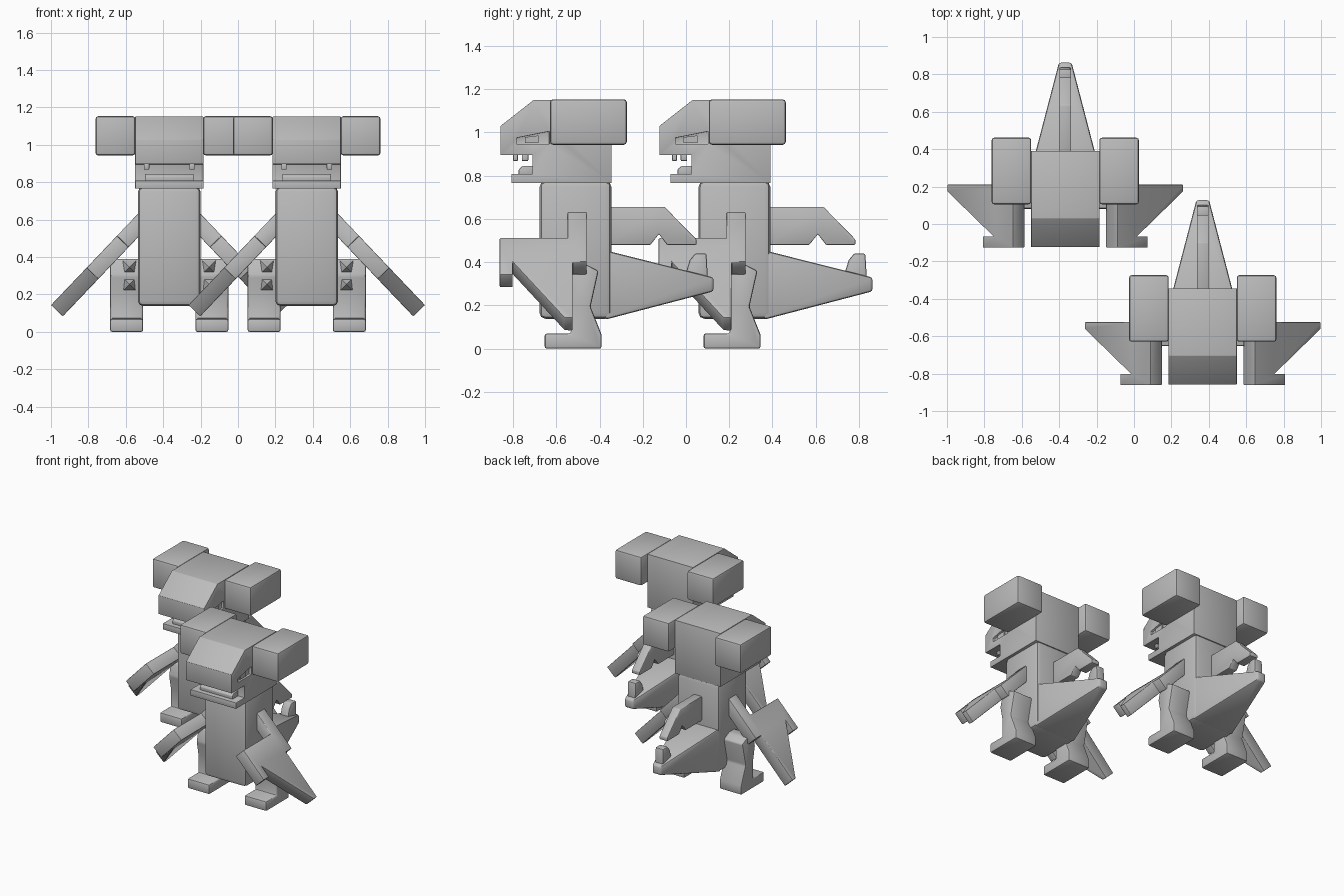
import bpy, bmesh, math
from mathutils import Vector

if "Cube" in bpy.data.objects:
    bpy.data.objects.remove(bpy.data.objects["Cube"])

grey = bpy.data.materials.new("stone grey")
grey.diffuse_color = (0.5, 0.5, 0.5, 1)
grey.use_nodes = True
grey.node_tree.nodes["Principled BSDF"].inputs["Base Color"].default_value = grey.diffuse_color
OFF = 0.3675          # half the spacing between the two figures
parts = []


def raw(name, verts, faces):
    me = bpy.data.meshes.new(name)
    bm = bmesh.new()
    vs = [bm.verts.new(v) for v in verts]
    for f in faces:
        bm.faces.new([vs[i] for i in f])
    bmesh.ops.recalc_face_normals(bm, faces=bm.faces)
    bm.to_mesh(me)
    bm.free()
    me.materials.append(grey)
    ob = bpy.data.objects.new(name, me)
    bpy.context.collection.objects.link(ob)
    return ob


def finish(ob, bevel=0.01, mirror=False, cutter=None):
    if cutter:
        m = ob.modifiers.new("cut", 'BOOLEAN')
        m.object, m.solver = cutter, 'EXACT'
    if bevel:
        m = ob.modifiers.new("bevel", 'BEVEL')
        m.width, m.segments, m.limit_method = bevel, 2, 'ANGLE'
        m.angle_limit = math.radians(25)
    if mirror:
        m = ob.modifiers.new("mirror", 'MIRROR')
        m.use_mirror_merge = False
    bpy.ops.object.select_all(action='DESELECT')
    ob.select_set(True)
    bpy.context.view_layer.objects.active = ob
    bpy.ops.object.convert(target='MESH')
    bpy.ops.object.shade_smooth_by_angle(angle=math.radians(38))
    parts.append(bpy.context.view_layer.objects.active)


def prism(name, pts, t0, t1, place=lambda y, z, t: (t, y, z)):
    """Side profile of (y, z) points extruded across t."""
    n = len(pts)
    verts = [place(y, z, t) for t in (t0, t1) for y, z in pts]
    faces = [list(range(n)), list(range(n, 2 * n))]
    faces += [[i, (i + 1) % n, n + (i + 1) % n, n + i] for i in range(n)]
    return raw(name, verts, faces)


def box(name, x0, x1, y0, y1, z0, z1):
    return prism(name, [(y0, z0), (y1, z0), (y1, z1), (y0, z1)], x0, x1)


# head with open mouth and cut eye sockets
head = prism("head", [(-.49, .896), (-.49, 1.03), (-.337, 1.15), (.023, 1.15), (.023, .765),
                      (-.44, .765), (-.44, .808), (-.342, .808), (-.342, .896)], -.182, .182)
socket = [(-.416, .947), (-.265, .947), (-.265, 1.005), (-.416, .975)]
for s in (-1, 1):
    cut = prism("eye_cutter", socket, s * .165, s * .25)
    cut.hide_render = True
    m = head.modifiers.new("eye", 'BOOLEAN')
    m.object, m.solver = cut, 'EXACT'
finish(head, .008)
for ob in [o for o in bpy.data.objects if o.name.startswith("eye_cutter")]:
    bpy.data.objects.remove(ob)
finish(prism("pupil", [(-.378, .952), (-.314, .952), (-.314, .986), (-.378, .978)], .16, .174),
       0, True)

# teeth
finish(box("front_tooth", .107, .135, -.432, -.410, .868, .90), .004, True)
finish(box("back_tooth", .107, .135, -.392, -.362, .868, .90), .004, True)
finish(prism("lower_teeth", [(-.406, .80), (-.406, .83), (-.388, .845), (-.335, .845),
                             (-.335, .80)], -.13, .13), .004)

# block ears
finish(box("ear", .182, .394, -.262, .094, .943, 1.153), .014, True)

# torso and tapering tail
finish(prism("torso", [(-.31, .775), (.023, .775), (.023, .138), (-.31, .138)], -.168, .168), .028)
ends = [(-.06, .168, .12, .473), (.023, .165, .134, .455), (.495, .034, .265, .329)]
tv = [(sx * w, y, z) for y, w, lo, hi in ends
      for sx, z in ((-1, lo), (1, lo), (1, hi), (-1, hi))]
tv = tv[4:]
tv[:4] = [(x, y - .03, z) for x, y, z in tv[:4]]
finish(raw("tail", tv, [(0, 1, 2, 3), (4, 5, 6, 7)] +
           [(i, (i + 1) % 4, 4 + (i + 1) % 4, 4 + i) for i in range(4)]), .012)

# tail spike and back fin
finish(prism("tail_spike", [(.36, .30), (.47, .30), (.462, .44), (.41, .44), (.385, .41),
                            (.365, .345)], -.032, .032), .008)
finish(prism("back_fin", [(0, .656), (.268, .656), (.416, .505), (.416, .48), (.28, .48),
                          (.242, .53), (.203, .48), (0, .48)], -.032, .032), .005)

# arms: flat jagged plates slanting down and outwards
arm = [(-.18, .64), (-.092, .64), (-.092, .402), (-.157, .402), (-.157, .143), (-.194, .143),
       (-.434, .402), (-.434, .342), (-.494, .342), (-.494, .513), (-.18, .513)]
finish(prism("arm", arm, 0, .087,
             lambda y, z, t: (.159 + (.64 - z) * .952 - .725 * t, y, z - .69 * t)), .005, True)

# legs
leg = [(-.286, 0), (-.023, 0), (-.023, .065), (-.074, .194), (-.037, .36), (-.095, .39),
       (-.16, .39), (-.185, .30), (-.165, .20), (-.165, .07), (-.286, .07)]
finish(prism("leg", leg, .14, .316), .01, True)

# knee spikes
for z in (.345, .255):
    c, h = .213, .043
    base = [(c + a * h, -.15, z + b * h) for a, b in ((-1, -1), (1, -1), (1, 1), (-1, 1))]
    finish(raw("knee_spike", base + [(c, -.225, z)],
               [(0, 1, 2, 3)] + [(i, (i + 1) % 4, 4) for i in range(4)]), 0, True)

# the two figures stand diagonally behind each other
for ob in parts:
    twin = ob.copy()
    twin.name = "second_" + ob.name
    bpy.context.collection.objects.link(twin)
    ob.location = Vector((OFF, -OFF, 0))
    twin.location = Vector((-OFF, OFF, 0))
